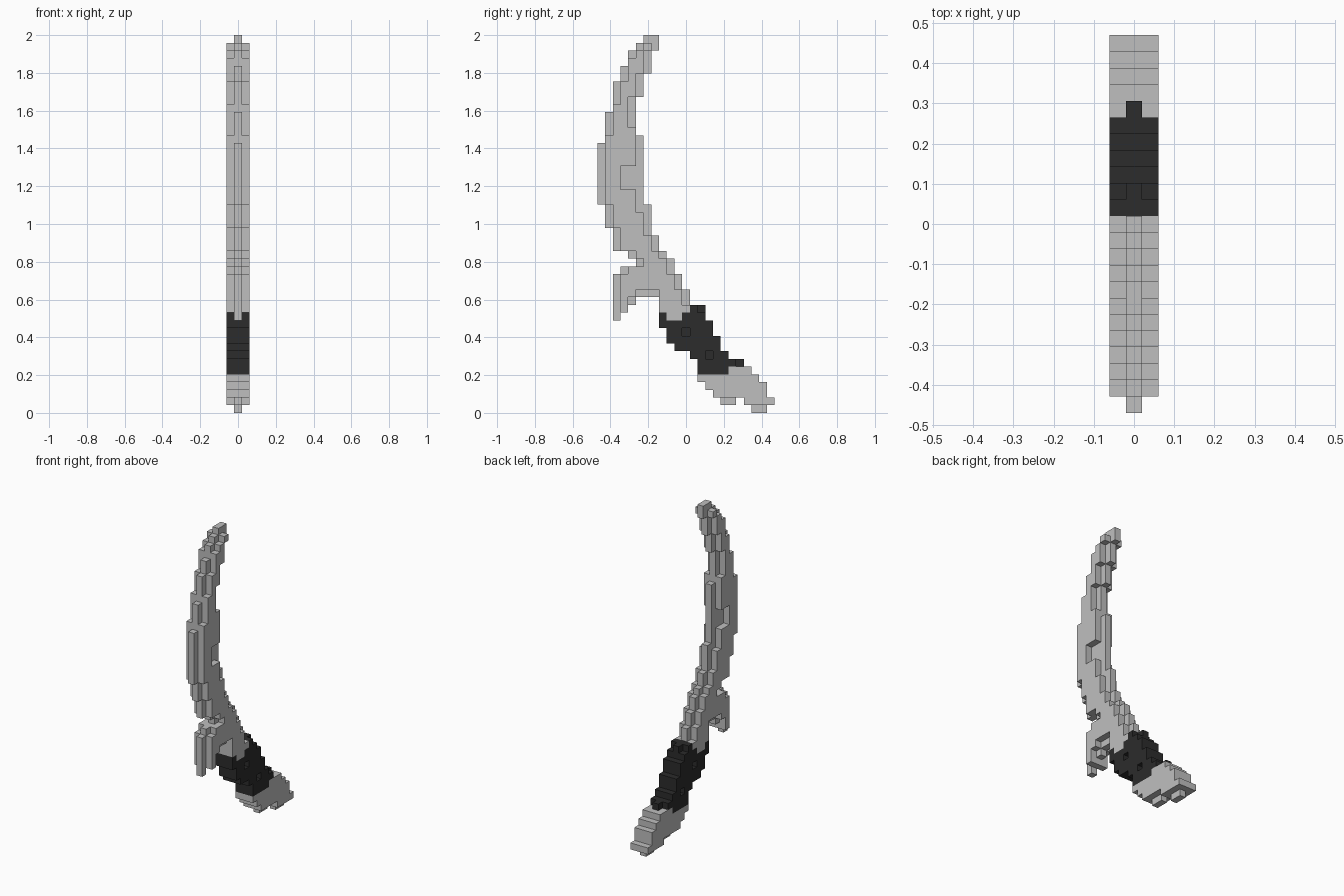
import bpy, bmesh, math
from mathutils import Vector

cube = bpy.data.objects.get("Cube")
if cube:
    bpy.data.objects.remove(cube, do_unlink=True)

U = 2 / 49      # edge of one block
MID = 11.5      # block column lying on y = 0


def material(name, grey):
    m = bpy.data.materials.new(name)
    m.use_nodes = True
    colour = (grey, grey, grey, 1)
    m.diffuse_color = colour
    bsdf = next(n for n in m.node_tree.nodes if n.type == 'BSDF_PRINCIPLED')
    bsdf.inputs["Base Color"].default_value = colour
    return m


STEEL = material("pale grey steel", 0.52)
WRAP = material("black grip wrap", 0.025)


def layer(bands, xs):
    """Blocks filling bands of (first row, last row, first column, end column)."""
    return {(x, c, r) for r0, r1, c0, c1 in bands
            for r in range(r0, r1 + 1) for c in range(c0, c1) for x in xs}


def slab(core, sides):
    """A one-block core with a cheek layer on either side."""
    return layer(core, (0,)) | layer(sides, (-1, 1))


# Curved blade: thin core edges stand proud of the cheeks
blade = slab(
    core=[(13, 13, 8, 12), (12, 12, 9, 11), (14, 14, 8, 12), (15, 15, 6, 12),
          (16, 17, 6, 11), (18, 18, 6, 10), (19, 19, 5, 10), (20, 20, 4, 9),
          (21, 22, 2, 8), (23, 23, 2, 7), (24, 26, 1, 7), (27, 34, 0, 6),
          (35, 35, 1, 6), (36, 38, 1, 5), (39, 40, 2, 5), (41, 42, 2, 6),
          (43, 43, 3, 6), (44, 44, 3, 7), (45, 46, 4, 7), (47, 47, 5, 8),
          (48, 48, 6, 8)],
    sides=[(12, 12, 9, 11), (13, 13, 8, 12), (14, 15, 8, 11), (16, 17, 6, 10),
           (18, 19, 6, 9), (20, 20, 5, 8), (21, 22, 3, 7), (23, 23, 3, 6),
           (24, 25, 2, 6), (26, 26, 2, 5), (27, 28, 1, 5), (29, 31, 1, 3),
           (32, 35, 1, 5), (36, 36, 2, 5), (37, 39, 2, 4), (40, 40, 3, 4),
           (41, 42, 3, 5), (43, 43, 4, 5), (44, 45, 4, 6), (46, 46, 5, 6),
           (47, 47, 6, 7)])

# Hooked guard reaching forward and down
guard = slab(
    core=[(12, 12, 2, 3), (13, 13, 2, 4), (14, 14, 2, 5), (15, 17, 2, 6),
          (18, 18, 3, 6)],
    sides=[(13, 14, 3, 4), (15, 15, 3, 5), (16, 17, 3, 6), (18, 18, 4, 6)])

# Grip with two rivet holes through its cheeks
grip_body = [(5, 5, 13, 17), (7, 7, 12, 17), (8, 8, 10, 16), (9, 9, 9, 16),
             (10, 10, 9, 15), (11, 11, 8, 15), (12, 12, 8, 9), (12, 12, 11, 14)]
grip = slab(core=grip_body + [(6, 6, 13, 19), (13, 13, 12, 14)],
            sides=grip_body + [(6, 6, 13, 18), (13, 13, 12, 13)])
grip -= layer([(10, 10, 11, 12), (7, 7, 14, 15)], (-1, 1))

# Flared pommel
pommel_body = [(1, 1, 19, 23), (2, 2, 15, 22), (3, 3, 14, 22),
               (4, 4, 13, 21), (5, 5, 17, 20)]
pommel = slab(core=pommel_body + [(0, 0, 20, 22), (1, 1, 16, 18)],
              sides=pommel_body)

EVERYTHING = blade | guard | grip | pommel


def build(name, cells, mat):
    """Skin the blocks, leaving out every face hidden by a neighbour."""
    bm = bmesh.new()
    for cell in cells:
        centre = Vector((cell[0], cell[1] - MID + 0.5, cell[2] + 0.5))
        for axis in range(3):
            for sign in (-1, 1):
                near = list(cell)
                near[axis] += sign
                if tuple(near) in EVERYTHING:
                    continue
                n, a, b = Vector(), Vector(), Vector()
                n[axis] = sign * 0.5
                a[(axis + 1) % 3] = 0.5
                b[(axis + 2) % 3] = 0.5 * sign
                bm.faces.new([bm.verts.new((centre + n + a * i + b * j) * U)
                              for i, j in ((-1, -1), (1, -1), (1, 1), (-1, 1))])
    bmesh.ops.remove_doubles(bm, verts=bm.verts[:], dist=U * 0.01)
    bmesh.ops.dissolve_limit(bm, angle_limit=math.radians(1),
                             verts=bm.verts[:], edges=bm.edges[:])
    mesh = bpy.data.meshes.new(name)
    bm.to_mesh(mesh)
    bm.free()
    mesh.materials.append(mat)
    bpy.context.collection.objects.link(bpy.data.objects.new(name, mesh))


build("blade", blade, STEEL)
build("guard", guard, STEEL)
build("grip", grip, WRAP)
build("pommel", pommel, STEEL)
